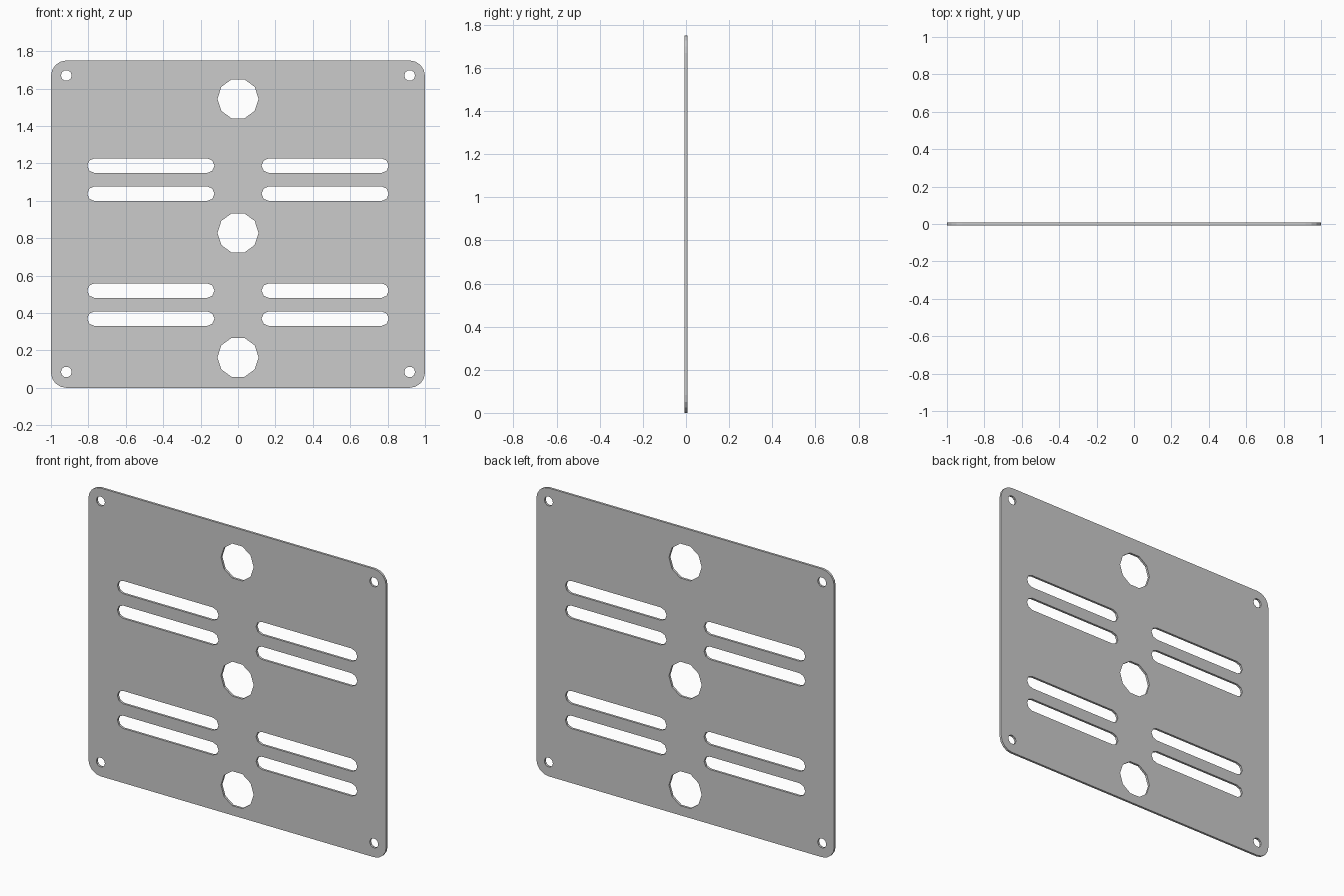
import bpy
from math import cos, sin, pi, radians

if "Cube" in bpy.data.objects:
    bpy.data.objects.remove(bpy.data.objects["Cube"])

HALF_T = 0.007      # half plate thickness
W, H, R = 1.0, 1.75, 0.082

curve = bpy.data.curves.new("vented_plate", 'CURVE')
curve.dimensions = '2D'
curve.fill_mode = 'BOTH'
curve.extrude = HALF_T


def loop(points):
    s = curve.splines.new('POLY')
    s.points.add(len(points) - 1)
    for p, (x, z) in zip(s.points, points):
        p.co = (x, z, 0, 1)
    s.use_cyclic_u = True


def arc(cx, cz, r, start, end, n):
    angles = [radians(start + (end - start) * i / n) for i in range(n + 1)]
    return [(cx + r * cos(a), cz + r * sin(a)) for a in angles]


def hole(cx, cz, r, sides=10):
    loop(arc(cx, cz, r, 0, 360, sides)[:-1])


def slot(x0, x1, cz, r):
    loop(arc(x1 - r, cz, r, -90, 90, 4) + arc(x0 + r, cz, r, 90, 270, 4))


# Rounded outline
loop(arc(W - R, R, R, -90, 0, 4) + arc(W - R, H - R, R, 0, 90, 4)
     + arc(R - W, H - R, R, 90, 180, 4) + arc(R - W, R, R, 180, 270, 4))

# Large centre holes
for z in (0.163, 0.828, 1.545):
    hole(0, z, 0.11)

for side in (-1, 1):
    # Corner screw holes
    for z in (0.085, 1.67):
        hole(side * 0.918, z, 0.029)
    # Vent slots
    for z in (0.37, 0.52, 1.038, 1.188):
        x0, x1 = sorted((side * 0.126, side * 0.806))
        slot(x0, x1, z, 0.039)

# Stand the plate upright and turn it into a mesh
plate = bpy.data.objects.new("vented_plate", curve)
bpy.context.collection.objects.link(plate)
plate.rotation_euler.x = pi / 2
bpy.context.view_layer.objects.active = plate
plate.select_set(True)
bpy.ops.object.convert(target='MESH')
bpy.ops.object.shade_flat()
